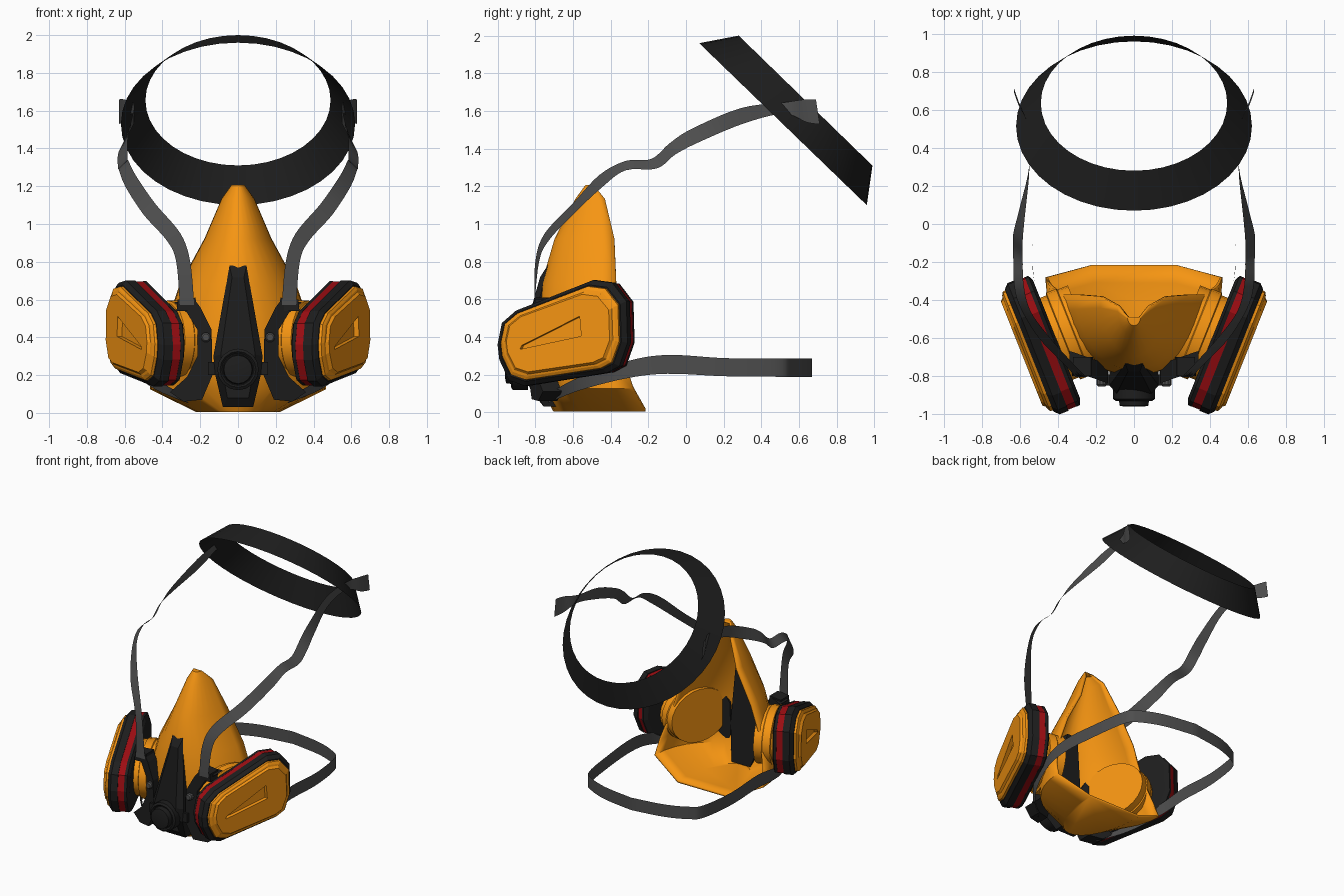
import bpy, bmesh, math
from mathutils import Vector as V

if "Cube" in bpy.data.objects:
    bpy.data.objects.remove(bpy.data.objects["Cube"])


def mat(name, r, g, b):
    m = bpy.data.materials.new(name)
    m.diffuse_color = (r, g, b, 1)
    m.use_nodes = True
    m.node_tree.nodes["Principled BSDF"].inputs["Base Color"].default_value = m.diffuse_color
    return m


ORANGE = mat("orange", 0.92, 0.30, 0.006)
BLACK = mat("black", 0.013, 0.013, 0.013)
GREY = mat("strap_grey", 0.075, 0.075, 0.075)
RED = mat("red", 0.34, 0.004, 0.006)


def loft(name, loops, m, closed=True, caps=(True, True), mirror=False, thick=0, smooth=None):
    """Skin a list of equal-length point loops."""
    bm = bmesh.new()
    rows = [[bm.verts.new(p) for p in loop] for loop in loops]
    n = len(rows[0])
    for a, b in zip(rows, rows[1:]):
        for i in range(n if closed else n - 1):
            j = (i + 1) % n
            bm.faces.new((a[i], a[j], b[j], b[i]))
    if caps[0]:
        bm.faces.new(rows[0])
    if caps[1]:
        bm.faces.new(rows[-1])
    bmesh.ops.recalc_face_normals(bm, faces=bm.faces)
    me = bpy.data.meshes.new(name)
    bm.to_mesh(me)
    bm.free()
    me.materials.append(m)
    if smooth:
        me.shade_smooth()
        me.set_sharp_from_angle(angle=math.radians(smooth))
    ob = bpy.data.objects.new(name, me)
    bpy.context.collection.objects.link(ob)
    if thick:
        s = ob.modifiers.new("thickness", 'SOLIDIFY')
        s.thickness, s.offset = thick, 0
    if mirror:
        ob.modifiers.new("mirror", 'MIRROR')
    return ob


def spline(rows, steps=5):
    """Catmull-Rom through rows of numbers."""
    pts = [rows[0]] + rows + [rows[-1]]
    out = []
    for a, b, c, d in zip(pts, pts[1:], pts[2:], pts[3:]):
        for k in range(steps):
            t = k / steps
            out.append([0.5 * (2 * q + (r - p) * t + (2 * p - 5 * q + 4 * r - s) * t * t
                        + (3 * q - p - 3 * r + s) * t ** 3) for p, q, r, s in zip(a, b, c, d)])
    return out + [rows[-1]]


def ribbon(name, rows, m):
    """Thin strap; rows hold centre xyz and half-width vector xyz."""
    loops = [[V(r[:3]) - V(r[3:]), V(r[:3]) + V(r[3:])] for r in spline(rows)]
    return loft(name, loops, m, False, (False, False), True, 0, 50)


def disc(name, x, z, profile, m, sides=16, mirror=False):
    """Stepped round part facing -y; profile holds (radius, y)."""
    ang = [2 * math.pi * i / sides for i in range(sides)]
    return loft(name, [[(x + r * math.cos(a), y, z + r * math.sin(a)) for a in ang]
                       for r, y in profile], m, mirror=mirror, smooth=30)


# Face piece: open-backed shell from nose to chin (z, front y, back y, half width)
shell = [(1.20, -.53, -.49, .03), (1.13, -.58, -.43, .08), (.92, -.69, -.38, .17),
         (.68, -.76, -.37, .30), (.45, -.79, -.37, .38), (.25, -.79, -.32, .44),
         (.13, -.76, -.28, .46), (.012, -.70, -.215, .22)]
loops = []
for z, yf, yb, w in shell:
    ts = [math.pi * (i / 16 - 0.5) for i in range(17)]
    loops.append([(w * math.sin(t), yb - (yb - yf) * math.cos(t), z) for t in ts])
loft("face_piece", loops, ORANGE, False, (True, True), thick=0.016, smooth=40)

# Filter frame: u runs backwards along the cartridge, n points outwards
C, U, N = V((.492, -.637, .42)), V((.37, .93, 0)), V((.93, -.37, 0))
OUT = [(-.375, -.06), (-.35, .055), (-.27, .12), (.17, .282), (.28, .268), (.36, .17),
       (.367, -.05), (.32, -.175), (.25, -.21), (-.22, -.28), (-.31, -.25), (-.365, -.14)]


def ring(outline, n, inset=0):
    return [C + U * (u * (1 - inset / .365)) + N * n + V((0, 0, v * (1 - inset / .28)))
            for u, v in outline]


def stack(name, outline, levels, m, **k):
    return loft(name, [ring(outline, n, i) for n, i in levels], m, mirror=True, **k)


stack("filter_back", OUT, [(-.09, .035), (-.075, .005), (-.055, .005)], BLACK)
stack("filter_seal", OUT, [(-.06, .006), (-.005, .006)], RED)
stack("filter_rim", OUT, [(-.01, 0), (.04, 0), (.065, .025)], BLACK)
cap = stack("filter_cover", OUT, [(.05, .03), (.08, .033), (.09, .05), (.093, .062), (.108, .075)], ORANGE)

# Triangular recess in each cover
tri = [(-.22, -.085), (-.21, -.065), (.12, .09), (.13, -.015)]
cutter = loft("recess_cutter", [ring(tri, .08), ring(tri, .15)], ORANGE)
cutter.hide_render = True
cutter.hide_viewport = True
cut = cap.modifiers.new("recess", 'BOOLEAN')
cut.operation, cut.object, cut.solver = 'DIFFERENCE', cutter, 'EXACT'
cap.modifiers.move(1, 0)

# Oval connector from each filter through the shell
oval = [(.245 * math.cos(i * math.pi / 12), .21 * math.sin(i * math.pi / 12) - .035) for i in range(24)]
stack("filter_connector", oval,
      [(-.25, .01), (-.19, .01), (-.185, 0), (-.13, 0), (-.125, .02), (-.08, .02)], ORANGE, smooth=35)

# Centre plate, visible inside and outside (half width, z, back y, front y)
plate = [(.045, .78, -.67, -.735), (.13, .30, -.73, -.85), (.12, .2, -.73, -.85), (.08, .03, -.67, -.755)]


def plate_loop(k, col, dy=0):
    half = [(w * k, p[col] + dy, .36 + (z - .36) * (k + 1) / 2) for p in plate for w, z in [p[:2]]]
    return half + [(-x, y, z) for x, y, z in reversed(half)]


loft("centre_plate", [plate_loop(1, 2), plate_loop(1, 3), plate_loop(.7, 3, -.04)], BLACK)
disc("exhale_valve", 0, .23, [(.11, -.84), (.11, -.92), (.095, -.93), (.085, -.92),
                             (.08, -.92), (.075, -.955), (.05, -.96)], BLACK)

# C-shaped strap brackets hugging the connectors
arm = [(.34, .585), (.23, .60), (.20, .56), (.14, .44), (.135, .2), (.19, .07),
       (.29, .06), (.36, .11), (.27, .19), (.215, .3), (.215, .44), (.27, .53)]
loft("strap_bracket", [[(x, -.84 + .35 * (x - .13) + d, z) for x, z in arm] for d in (0, .1)],
     BLACK, mirror=True)
disc("bracket_button", .17, .4, [(.026, -.80), (.026, -.845), (.018, -.855)], GREY, 10, True)
loft("strap_buckle", [[(x, y, z) for x, z in ((.215, .54), (.325, .54), (.32, .60), (.225, .61))]
                      for y in (-.70, -.80)], BLACK, mirror=True)
loft("plate_link", [[(x, y, z) for y, z in ((-.85, .27), (-.79, .27), (-.79, .2), (-.85, .2))]
                    for x in (.1, .16)], BLACK, mirror=True)

# Upper straps, ending in a flared tab behind the headband
ribbon("upper_strap", [
    [.27, -.805, .57, .038, 0, 0], [.29, -.79, .80, .037, .01, 0], [.34, -.74, .93, .035, .01, -.02],
    [.47, -.60, 1.08, .03, 0, -.03], [.57, -.45, 1.23, .027, .01, -.03],
    [.605, -.32, 1.31, .025, 0, -.025], [.61, -.17, 1.32, .025, .015, -.025],
    [.61, -.07, 1.40, .025, .015, -.03], [.59, .05, 1.47, .015, .02, -.035],
    [.55, .30, 1.575, 0, .01, -.04], [.56, .52, 1.615, 0, 0, -.03],
    [.605, .63, 1.60, 0, .01, -.06], [.63, .70, 1.595, 0, .01, -.065]], GREY)

# Lower neck strap, mirrored into one loop
ribbon("neck_strap", [
    [.28, -.73, .075, .02, 0, .025], [.43, -.57, .15, .01, 0, .035], [.52, -.32, .225, 0, 0, .045],
    [.535, -.10, .255, 0, 0, .05], [.53, .2, .24, 0, 0, .048], [.49, .48, .237, 0, 0, .048],
    [.42, .56, .237, 0, 0, .048], [.25, .63, .237, 0, 0, .048], [0, .67, .237, 0, 0, .048]], GREY)

# Tapered headband, tilted backwards (centre, downward half axis, half width)
bands = [(V((0, .515, 1.53)), V((0, .445, -.43)), .62), (V((0, .635, 1.655)), V((0, .355, -.345)), .49)]
angs = [2 * math.pi * i / 40 for i in range(40)]
loft("headband", [[c + h * math.cos(a) + V((w * math.sin(a), 0, 0)) for a in angs]
                  for c, h, w in bands], BLACK, caps=(False, False), smooth=40)
